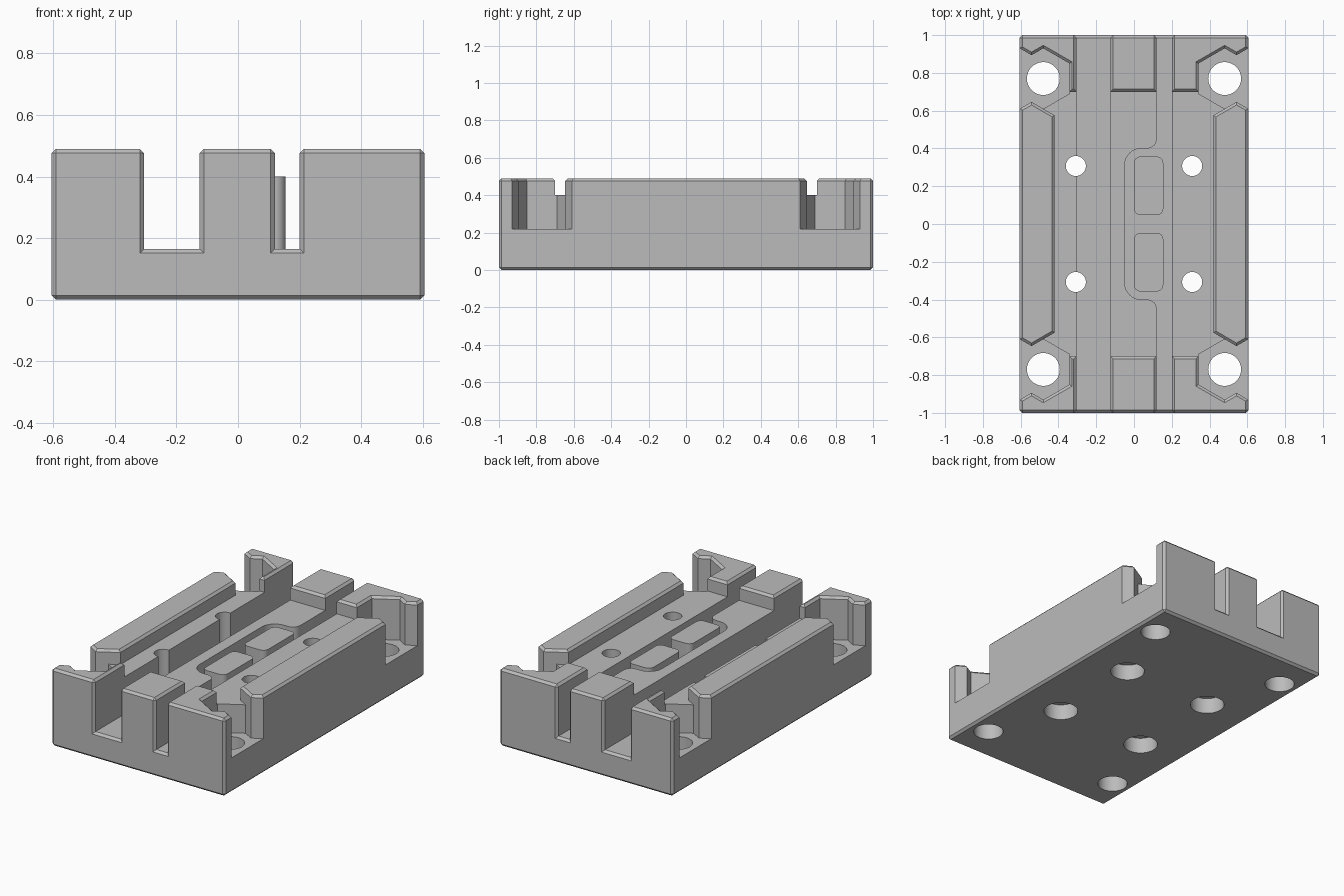
import bpy, bmesh, math

if "Cube" in bpy.data.objects:
    bpy.data.objects.remove(bpy.data.objects["Cube"], do_unlink=True)

W, L, H = 0.605, 1.0, 0.49        # half width, half length, height
STEP, FLOOR, POCKET = 0.40, 0.165, 0.22
CHAMFER = 0.014

grey = bpy.data.materials.new("plain_grey")
grey.use_nodes = True
grey.diffuse_color = (0.5, 0.5, 0.5, 1)
grey.node_tree.nodes["Principled BSDF"].inputs["Base Color"].default_value = (0.5, 0.5, 0.5, 1)


def arc(cx, cy, r, a0, a1, n=8):
    angles = [math.radians(a0 + (a1 - a0) * i / n) for i in range(n + 1)]
    return [(cx + r * math.cos(a), cy + r * math.sin(a)) for a in angles]


def rectangle(x0, x1, y0, y1):
    return [(x0, y0), (x1, y0), (x1, y1), (x0, y1)]


def circle(cx, cy, r):
    return arc(cx, cy, r, 0, 360, 48)[:-1]


def prism(name, outline, z0, z1):
    """Extrude an outline from z0 up to z1."""
    bm = bmesh.new()
    face = bm.faces.new([bm.verts.new((x, y, z0)) for x, y in outline])
    top = bmesh.ops.extrude_face_region(bm, geom=[face])["geom"]
    bmesh.ops.translate(bm, vec=(0, 0, z1 - z0),
                        verts=[v for v in top if isinstance(v, bmesh.types.BMVert)])
    bmesh.ops.recalc_face_normals(bm, faces=bm.faces)
    mesh = bpy.data.meshes.new(name)
    bm.to_mesh(mesh)
    bm.free()
    mesh.materials.append(grey)
    obj = bpy.data.objects.new(name, mesh)
    bpy.context.collection.objects.link(obj)
    return obj


def cut(target, outline, z0, z1):
    """Subtract a prism from the target and discard the cutter."""
    cutter = prism("cutter", outline, z0, z1)
    cutter.hide_render = True
    mod = target.modifiers.new("cut", 'BOOLEAN')
    mod.operation, mod.solver, mod.object = 'DIFFERENCE', 'EXACT', cutter
    bpy.context.view_layer.objects.active = target
    bpy.ops.object.modifier_apply(modifier=mod.name)
    bpy.data.objects.remove(cutter, do_unlink=True)


SIGNS = [(sx, sy) for sx in (1, -1) for sy in (1, -1)]
body = prism("body", rectangle(-W, W, -L, L), 0, H)

# Lowered middle deck between the side rails, with splayed ends
right_side = [(0.48, -0.70), (0.48, -0.61), (0.42, -0.575),
              (0.42, 0.575), (0.48, 0.61), (0.48, 0.70)]
cut(body, right_side + [(-x, y) for x, y in reversed(right_side)], STEP, 1)

# Corner pockets with zigzag hexagonal walls
cx, cy, r = 0.48, 0.77, 0.16
inner = cx - r * math.cos(math.radians(30))
mid = (cx + W) / 2
notch = r - (mid - cx) * math.tan(math.radians(30))
half = [(inner, r / 2), (cx, r), (mid, notch), (W, r), (0.7, r)]
pocket = [(x, cy + d) for x, d in half] + [(x, cy - d) for x, d in reversed(half)]
for sx, sy in SIGNS:
    cut(body, [(sx * x, sy * y) for x, y in pocket], POCKET, 1)

# Left channel, and right channel with its rounded side recess
cut(body, rectangle(-0.305, -0.125, -1.2, 1.2), FLOOR, 1)
edge = [(0.20, 1.2), (0.12, 1.2)] + arc(0.07, 0.45, 0.05, 0, -90) + arc(0.04, 0.31, 0.09, 90, 180)
cut(body, edge + [(x, -y) for x, y in reversed(edge)], FLOOR, 1)

# Chamfer the top, bottom and end-face edges
bm = bmesh.new()
bm.from_mesh(body.data)
bmesh.ops.remove_doubles(bm, verts=bm.verts, dist=0.0001)
bmesh.ops.dissolve_limit(bm, angle_limit=math.radians(1), verts=bm.verts, edges=bm.edges)


def on_rim(e):
    if len(e.link_faces) != 2 or e.calc_face_angle() < 0.5:
        return False
    a, b = (v.co for v in e.verts)
    return any(abs(p - q) < 1e-4 and any(abs(p - lim) < 1e-4 for lim in limits)
               for p, q, limits in ((a.z, b.z, (0, H)), (a.y, b.y, (L, -L))))


bmesh.ops.bevel(bm, geom=[e for e in bm.edges if on_rim(e)], offset=CHAMFER,
                offset_type='OFFSET', segments=1, profile=0.5,
                affect='EDGES', clamp_overlap=False)
bm.to_mesh(body.data)
bm.free()

# Corner bolt holes, and counterbored deck holes
for sx, sy in SIGNS:
    cut(body, circle(sx * cx, sy * cy, 0.087), -0.1, 1)
    cut(body, circle(sx * 0.308, sy * 0.307, 0.053), -0.1, 1)
    cut(body, circle(sx * 0.308, sy * 0.307, 0.10), -0.1, 0.10)

# Rounded islands standing in the recess
parts = [body]
x0, x1, y0, y1, r = 0.0, 0.155, 0.047, 0.357, 0.035
island = (arc(x1 - r, y1 - r, r, 0, 90) + arc(x0 + r, y1 - r, r, 90, 180)
          + arc(x0 + r, y0 + r, r, 180, 270) + arc(x1 - r, y0 + r, r, 270, 360))
for name, s in (("back_island", 1), ("front_island", -1)):
    parts.append(prism(name, [(x, s * y) for x, y in island], FLOOR - 0.01, STEP))

# Smooth the round walls, keep all other edges crisp
bpy.ops.object.select_all(action='DESELECT')
for obj in parts:
    obj.select_set(True)
bpy.context.view_layer.objects.active = body
bpy.ops.object.shade_smooth_by_angle(angle=math.radians(30))
